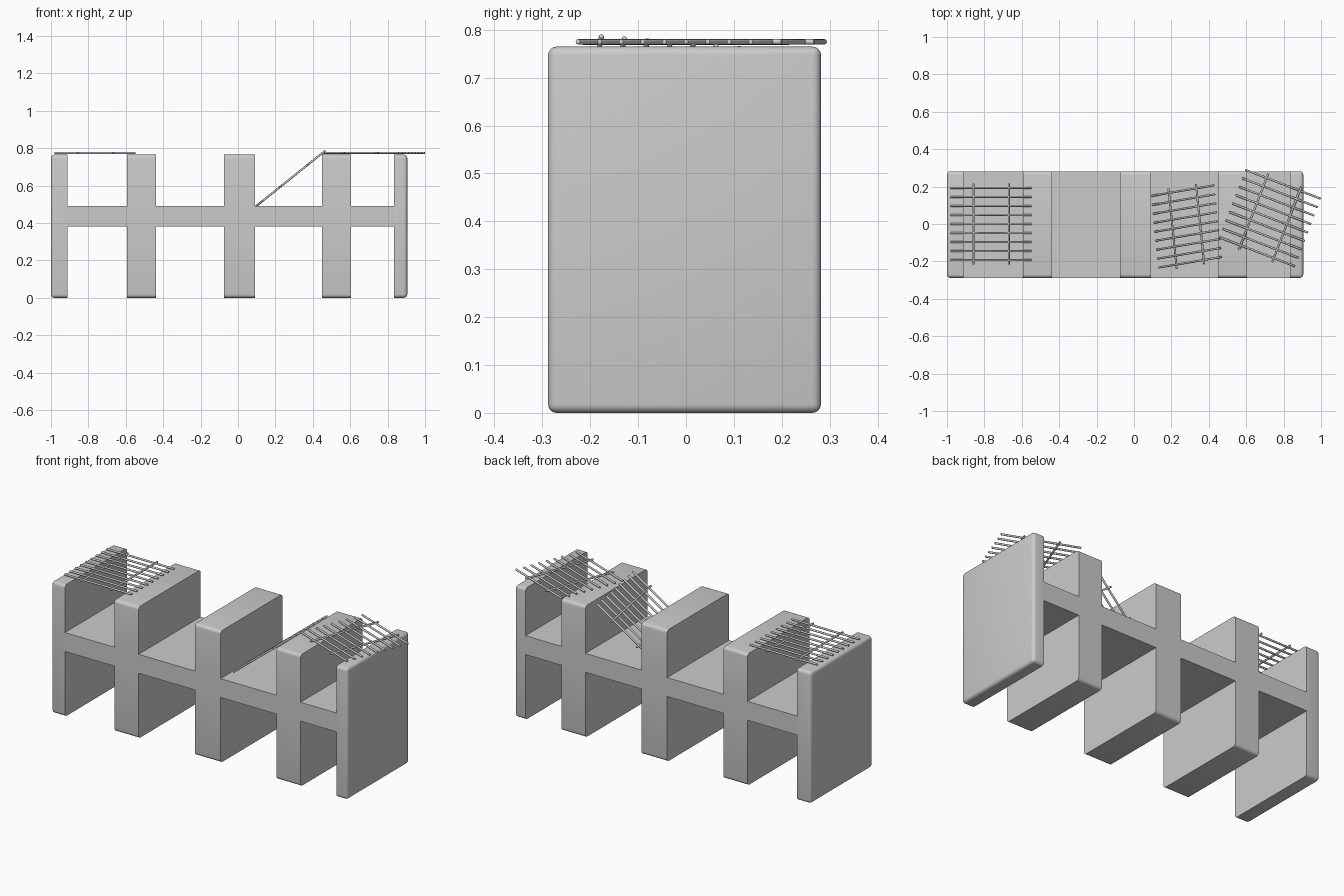
import bpy, bmesh
from math import radians, pi
from mathutils import Matrix, Vector

if "Cube" in bpy.data.objects:
    bpy.data.objects.remove(bpy.data.objects["Cube"])


def make_object(name, bm):
    mesh = bpy.data.meshes.new(name)
    bm.to_mesh(mesh)
    bm.free()
    ob = bpy.data.objects.new(name, mesh)
    bpy.context.collection.objects.link(ob)
    return ob


def add_box(bm, x0, x1, y0, y1, z0, z1):
    size = Matrix.Diagonal((x1 - x0, y1 - y0, z1 - z0, 1))
    mid = Matrix.Translation(((x0 + x1) / 2, (y0 + y1) / 2, (z0 + z1) / 2))
    bmesh.ops.create_cube(bm, size=1, matrix=mid @ size)


def smooth(ob, angle=40):
    bpy.ops.object.select_all(action='DESELECT')
    ob.select_set(True)
    bpy.context.view_layer.objects.active = ob
    bpy.ops.object.shade_smooth_by_angle(angle=radians(angle))


# Block with all outer edges rounded
bm = bmesh.new()
add_box(bm, -1.0, 0.905, -0.288, 0.282, 0.0, 0.765)
bmesh.ops.bevel(bm, geom=bm.edges[:], offset=0.018, segments=4,
                profile=0.5, affect='EDGES')
block = make_object("concrete_block", bm)

# Sharp slots above and below the shelf, cut right through
bm = bmesh.new()
for x0, x1 in ((-0.912, -0.593), (-0.438, -0.076), (0.09, 0.45), (0.604, 0.835)):
    add_box(bm, x0, x1, -0.5, 0.5, 0.49, 1.0)
    add_box(bm, x0, x1, -0.5, 0.5, -0.3, 0.38)
cutter = make_object("slot_cutter", bm)
cutter.hide_render = True

cut = block.modifiers.new("slots", 'BOOLEAN')
cut.operation = 'DIFFERENCE'
cut.solver = 'EXACT'
cut.object = cutter
bpy.context.view_layer.objects.active = block
bpy.ops.object.modifier_apply(modifier=cut.name)
bpy.data.objects.remove(cutter)
smooth(block)


# Grill grates: nine bars on two crossbars
def add_rod(bm, centre, length, along_x, r=0.0055):
    rot = Matrix.Rotation(pi / 2, 4, 'Y' if along_x else 'X')
    rod = bmesh.ops.create_cone(bm, cap_ends=True, segments=12, radius1=r, radius2=r,
                                depth=length, matrix=Matrix.Translation(centre) @ rot)
    rims = {e for v in rod["verts"] for e in v.link_edges
            if any(len(f.verts) > 4 for f in e.link_faces)}
    bmesh.ops.bevel(bm, geom=list(rims), offset=0.002, segments=2,
                    profile=0.5, affect='EDGES')


def grate(name, location, spin, tilt=0):
    bm = bmesh.new()
    for i in range(9):
        add_rod(bm, Vector((0, (i - 4) * 0.0483, 0)), 0.433, True)
    for x in (-0.095, 0.095):
        add_rod(bm, Vector((x, 0, 0)), 0.433, False)
    ob = make_object(name, bm)
    ob.matrix_world = (Matrix.Translation(location)
                       @ Matrix.Rotation(radians(-tilt), 4, 'Y')
                       @ Matrix.Rotation(radians(spin), 4, 'Z'))
    smooth(ob)


grate("left_grate", (-0.764, 0.0, 0.774), 0)
grate("leaning_grate", (0.28, -0.013, 0.637), 7.5, 38.7)
grate("right_grate", (0.728, 0.032, 0.775), -21)
